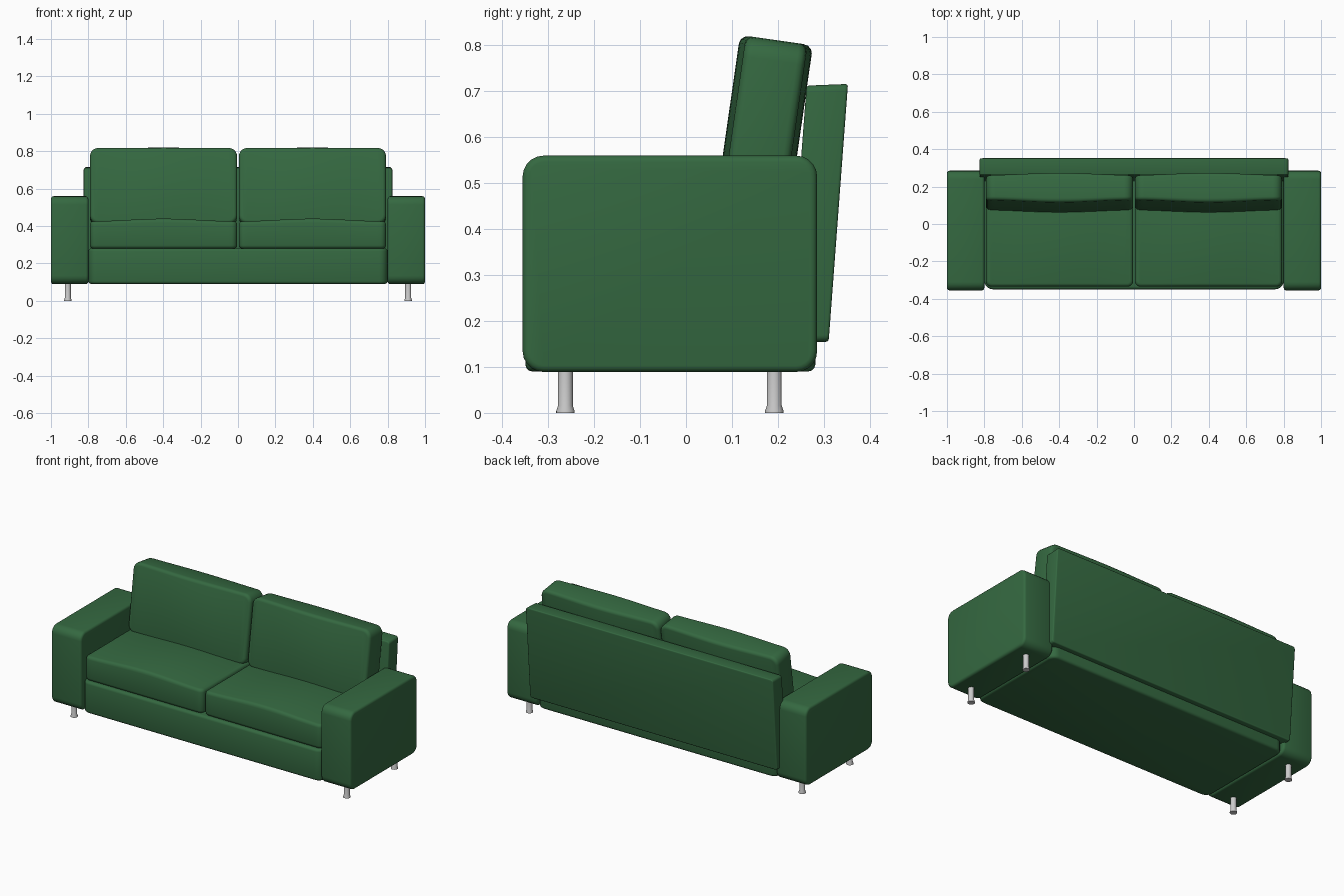
import bpy, bmesh, math
from mathutils import Matrix, Vector

if "Cube" in bpy.data.objects:
    bpy.data.objects.remove(bpy.data.objects["Cube"])

green = bpy.data.materials.new("green_fabric")
green.diffuse_color = (0.035, 0.14, 0.052, 1)
green.use_nodes = True
green.node_tree.nodes["Principled BSDF"].inputs["Base Color"].default_value = green.diffuse_color


def finish(name, bm, mat=None):
    bmesh.ops.recalc_face_normals(bm, faces=bm.faces)
    me = bpy.data.meshes.new(name)
    bm.to_mesh(me)
    bm.free()
    ob = bpy.data.objects.new(name, me)
    bpy.context.collection.objects.link(ob)
    if mat:
        me.materials.append(mat)
    bpy.ops.object.select_all(action='DESELECT')
    ob.select_set(True)
    bpy.context.view_layer.objects.active = ob
    bpy.ops.object.shade_smooth_by_angle(angle=math.radians(35))
    return ob


def soft_box(size, axis, big, small):
    """Box centred on the origin: edges along axis get radius big, rims get small."""
    bm = bmesh.new()
    bmesh.ops.create_cube(bm, size=1)
    bmesh.ops.scale(bm, vec=size, verts=bm.verts)
    along = [e for e in bm.edges
             if abs((e.verts[0].co - e.verts[1].co)[axis]) > 1e-5]
    bmesh.ops.bevel(bm, geom=along, offset=big, segments=5,
                    profile=0.5, affect='EDGES')
    rims = [e for e in bm.edges if e.calc_face_angle(0) > math.radians(60)]
    bmesh.ops.bevel(bm, geom=rims, offset=small, segments=3,
                    profile=0.5, affect='EDGES')
    return bm


def puff(bm, size, axis, front, back):
    """Slice the box across x and crown the faces on the given axis."""
    for i in range(-7, 8):
        bmesh.ops.bisect_plane(bm, geom=bm.verts[:] + bm.edges[:] + bm.faces[:],
                               plane_co=(size[0] * i / 16, 0, 0), plane_no=(1, 0, 0))
    for v in bm.verts:
        wave = 0.5 + 0.5 * math.cos(2 * math.pi * v.co.x / size[0])
        side = v.co[axis] / (size[axis] / 2)
        v.co[axis] += wave * side * (back if side > 0 else -front * -1)


# Base frame under the seats
bm = soft_box((1.6, 0.63, 0.19), 2, 0.045, 0.015)
bmesh.ops.translate(bm, vec=(0, -0.034, 0.185), verts=bm.verts)
finish("seat_base", bm, green)

# Leaning back panel, sheared backwards towards the top
bm = soft_box((1.65, 0.09, 0.56), 1, 0.015, 0.006)
for v in bm.verts:
    z = v.co.z
    v.co.z += 0.04 * v.co.y
    v.co.y += 0.075 * z
bmesh.ops.translate(bm, vec=(0, 0.286, 0.433), verts=bm.verts)
finish("back_panel", bm, green)

for side, s in (("left", -1), ("right", 1)):
    # Armrest
    bm = soft_box((0.2, 0.64, 0.47), 0, 0.045, 0.014)
    bmesh.ops.translate(bm, vec=(s * 0.9, -0.035, 0.324), verts=bm.verts)
    finish(side + "_armrest", bm, green)

    # Seat cushion
    size = (0.787, 0.57, 0.146)
    bm = soft_box(size, 2, 0.03, 0.018)
    puff(bm, size, 2, 0, 0.014)
    bmesh.ops.translate(bm, vec=(s * 0.398, -0.05, 0.352), verts=bm.verts)
    finish(side + "_seat_cushion", bm, green)

    # Back cushion, tilted backwards
    size = (0.787, 0.135, 0.41)
    bm = soft_box(size, 1, 0.045, 0.018)
    puff(bm, size, 1, 0.013, 0.012)
    bmesh.ops.transform(bm, matrix=Matrix.Translation((s * 0.398, 0.168, 0.607))
                        @ Matrix.Rotation(math.radians(-8.2), 4, 'X'), verts=bm.verts)
    finish(side + "_back_cushion", bm, green)

    # Turned metal legs with a flared foot
    for end, y in (("front", -0.262), ("back", 0.192)):
        bm = bmesh.new()
        profile = [(0, 0), (0.02, 0), (0.02, 0.004), (0.016, 0.016),
                   (0.016, 0.1), (0, 0.1)]
        verts = [bm.verts.new((r, 0, z)) for r, z in profile]
        edges = [bm.edges.new(p) for p in zip(verts, verts[1:])]
        bmesh.ops.spin(bm, geom=verts + edges, cent=(0, 0, 0), axis=(0, 0, 1),
                       angle=2 * math.pi, steps=24)
        bmesh.ops.remove_doubles(bm, verts=bm.verts, dist=1e-5)
        bmesh.ops.translate(bm, vec=(s * 0.91, y, 0), verts=bm.verts)
        finish(f"{side}_{end}_leg", bm)
